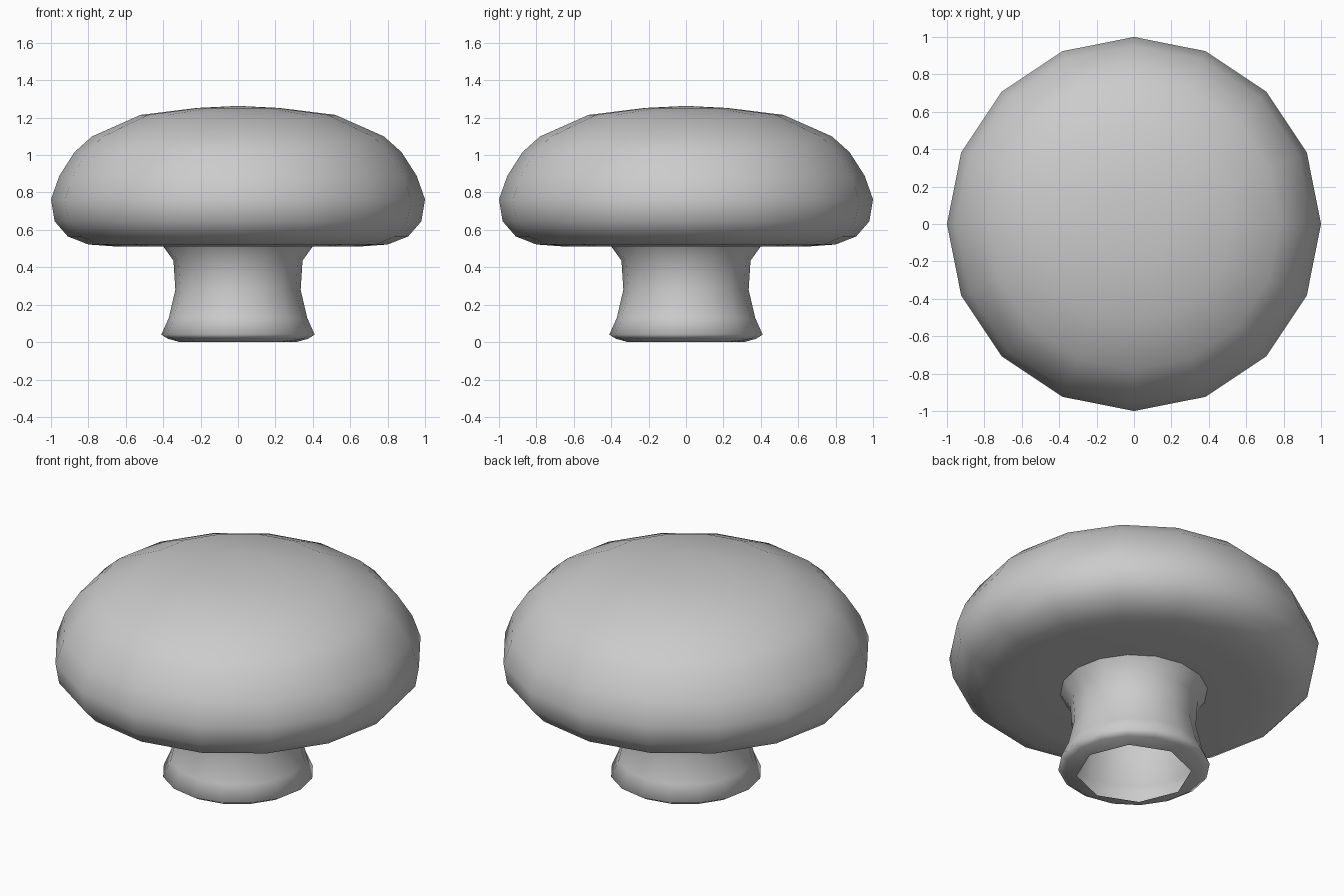
import bpy, bmesh, math

if "Cube" in bpy.data.objects:
    bpy.data.objects.remove(bpy.data.objects["Cube"])

SIDES = 16


def lathe(name, profile, octagon_rim=False):
    """Turn an (r, z) profile around z; r = 0 collapses to a pole."""
    bm = bmesh.new()
    rings = []
    for j, (r, z) in enumerate(profile):
        if r == 0:
            rings.append([bm.verts.new((0, 0, z))] * SIDES)
            continue
        ring = []
        for i in range(SIDES):
            a = 2 * math.pi * i / SIDES
            # the rim's odd points sit on the straight sides of an octagon
            k = math.cos(math.pi / 8) if octagon_rim and j == 0 and i % 2 else 1
            ring.append(bm.verts.new((r * k * math.cos(a), r * k * math.sin(a), z)))
        rings.append(ring)
    for low, high in zip(rings, rings[1:]):
        for i in range(SIDES):
            n = (i + 1) % SIDES
            quad = [low[i], low[n], high[n], high[i]]
            bm.faces.new(list(dict.fromkeys(quad)))
    for f in bm.faces:
        f.smooth = True
    mesh = bpy.data.meshes.new(name)
    bm.to_mesh(mesh)
    bm.free()
    obj = bpy.data.objects.new(name, mesh)
    bpy.context.collection.objects.link(obj)
    return obj


# Hollow flared stem, open at the bottom
lathe("stem", [(0.31, 0.0), (0.375, 0.018), (0.41, 0.04), (0.37, 0.13),
               (0.335, 0.28), (0.345, 0.435), (0.40, 0.512)], octagon_rim=True)

# Rounded cap with a flat underside
lathe("cap", [(0, 0.51), (0.40, 0.51), (0.65, 0.511), (0.80, 0.522), (0.91, 0.565),
              (0.98, 0.645), (1.0, 0.763), (0.955, 0.89), (0.875, 1.015),
              (0.78, 1.10), (0.52, 1.215), (0.22, 1.252), (0, 1.263)])
